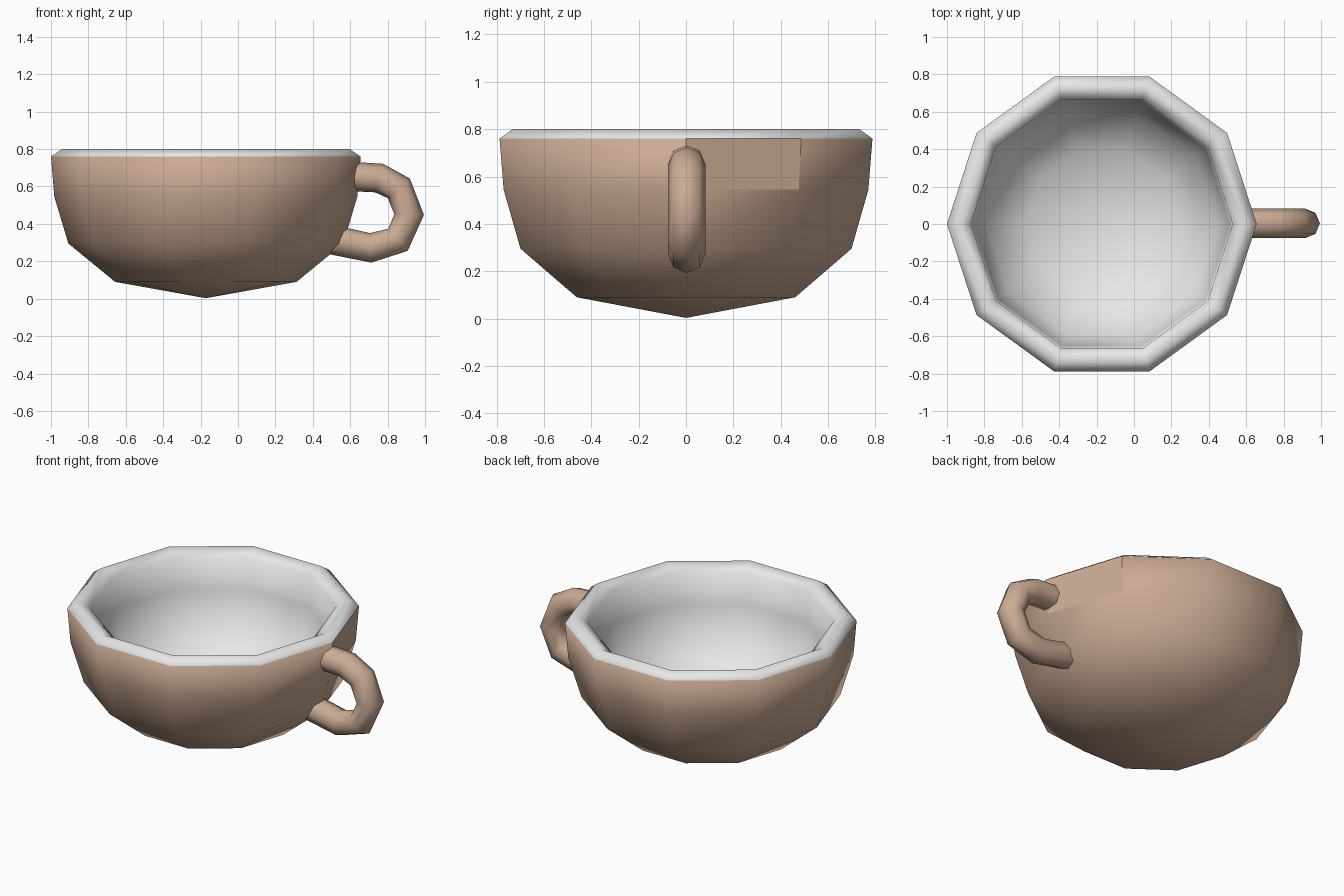
import bpy, bmesh, math
from mathutils import Vector

cube = bpy.data.objects.get("Cube")
if cube:
    bpy.data.objects.remove(cube)


def material(name, color):
    m = bpy.data.materials.new(name)
    m.use_nodes = True
    m.diffuse_color = (*color, 1)
    m.node_tree.nodes["Principled BSDF"].inputs["Base Color"].default_value = (*color, 1)
    return m


clay = material("warm brown glaze", (0.60, 0.41, 0.30))
cream = material("white glaze", (0.8, 0.8, 0.8))


def finish(name, bm, materials):
    bmesh.ops.recalc_face_normals(bm, faces=bm.faces)
    mesh = bpy.data.meshes.new(name)
    bm.to_mesh(mesh)
    bm.free()
    for m in materials:
        mesh.materials.append(m)
    obj = bpy.data.objects.new(name, mesh)
    bpy.context.collection.objects.link(obj)
    return obj


def bridge(bm, a, b):
    """Quads between two closed rings, in order around the ring."""
    n = len(a)
    return [bm.faces.new((a[i], a[(i + 1) % n], b[(i + 1) % n], b[i])) for i in range(n)]


# Bowl: a ten-sided profile from the outer base, over the lip, to the inner base
SIDES, CENTRE_X = 10, -0.172
outer = [(0.485, 0.09), (0.735, 0.295), (0.81, 0.545), (0.828, 0.76)]
inner = [(0.77, 0.8), (0.70, 0.76), (0.685, 0.56), (0.62, 0.35), (0.41, 0.19)]
bm = bmesh.new()
rings = []
for r, z in outer + inner:
    angles = [math.tau * i / SIDES for i in range(SIDES)]
    rings.append([bm.verts.new((CENTRE_X + r * math.cos(a), r * math.sin(a), z)) for a in angles])

for k in range(len(rings) - 1):
    faces = bridge(bm, rings[k], rings[k + 1])
    for f in faces:
        f.smooth = True
        f.material_index = int(k >= len(outer) - 1)
    if k == len(outer) - 2:
        faces[0].smooth = False  # flat facet beside the handle

# Shallow cones closing the outer and inner base
for ring, z, index in ((rings[0], 0.003, 0), (rings[-1], 0.13, 1)):
    tip = bm.verts.new((CENTRE_X, 0, z))
    for i in range(SIDES):
        f = bm.faces.new((ring[i], ring[(i + 1) % SIDES], tip))
        f.smooth = True
        f.material_index = index
finish("cup_bowl", bm, (clay, cream))

# Handle: an eight-sided tube swept along a bent loop
path = [Vector((x, 0.003, z)) for x, z in (
    (0.58, 0.655), (0.755, 0.645), (0.86, 0.59), (0.915, 0.45),
    (0.855, 0.315), (0.71, 0.272), (0.49, 0.318))]
side = Vector((0, 1, 0))
bm = bmesh.new()
rings = []
for i, p in enumerate(path):
    before = (p - path[max(i - 1, 0)]).normalized()
    after = (path[min(i + 1, len(path) - 1)] - p).normalized()
    across = (before + after).normalized().cross(side)
    rings.append([bm.verts.new(p + 0.079 * (side * math.cos(a) + across * math.sin(a)))
                  for a in (math.tau * j / 8 for j in range(8))])
for a, b in zip(rings, rings[1:]):
    for f in bridge(bm, a, b):
        f.smooth = True
for end in (rings[0], rings[-1]):
    bm.faces.new(end)
finish("cup_handle", bm, (clay,))
